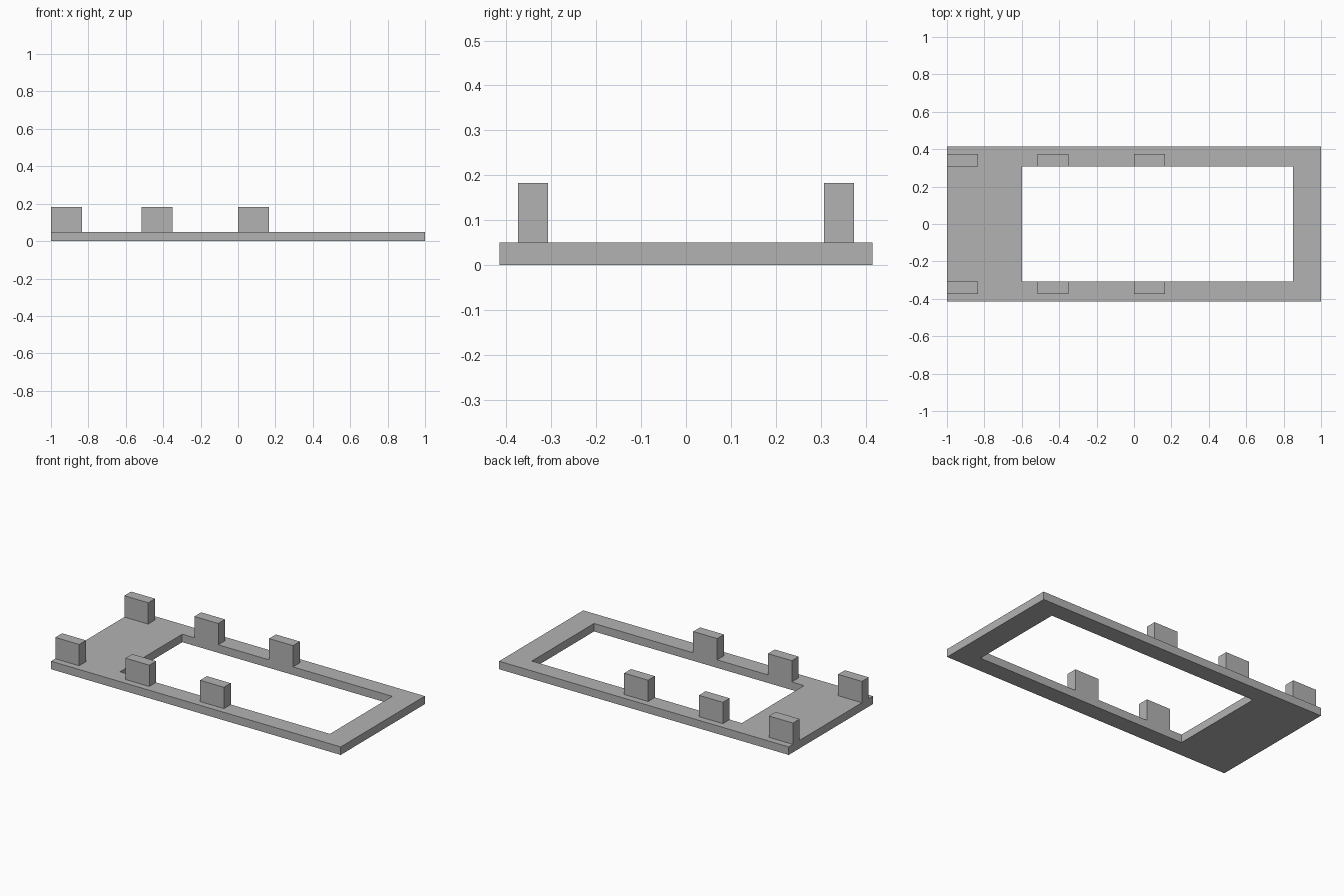
import bpy, bmesh

cube = bpy.data.objects.get("Cube")
if cube:
    bpy.data.objects.remove(cube, do_unlink=True)

# Single plain grey material
GREY = (0.45, 0.45, 0.45, 1)
grey = bpy.data.materials.new("plain_grey")
grey.use_nodes = True
grey.diffuse_color = GREY
grey.node_tree.nodes["Principled BSDF"].inputs["Base Color"].default_value = GREY

THICK, TOP = 0.05, 0.183
HALF_Y, INNER_Y, BLOCK_Y = 0.415, 0.307, 0.374
BLOCK_LEN = 0.165


def finish(name, bm):
    bmesh.ops.recalc_face_normals(bm, faces=bm.faces)
    mesh = bpy.data.meshes.new(name)
    bm.to_mesh(mesh)
    bm.free()
    mesh.materials.append(grey)
    obj = bpy.data.objects.new(name, mesh)
    bpy.context.collection.objects.link(obj)


def rectangle(bm, x0, x1, y0, y1, z):
    return [bm.verts.new((x, y, z)) for x, y in
            ((x0, y0), (x1, y0), (x1, y1), (x0, y1))]


def extrude_up(bm, height):
    result = bmesh.ops.extrude_face_region(bm, geom=bm.faces[:], use_keep_orig=True)
    moved = [g for g in result["geom"] if isinstance(g, bmesh.types.BMVert)]
    bmesh.ops.translate(bm, verts=moved, vec=(0, 0, height))


# Flat base plate with an off-centre rectangular opening
bm = bmesh.new()
outer = rectangle(bm, -1, 1, -HALF_Y, HALF_Y, 0)
inner = rectangle(bm, -0.60, 0.85, -INNER_Y, INNER_Y, 0)
for i in range(4):
    j = (i + 1) % 4
    bm.faces.new((outer[i], outer[j], inner[j], inner[i]))
extrude_up(bm, THICK)
finish("base_frame", bm)

# Three pairs of upright blocks along the long rails
for place, x in (("end", -1), ("middle", -0.516), ("inner", 0)):
    for side, s in (("front", -1), ("back", 1)):
        bm = bmesh.new()
        y0, y1 = sorted((s * INNER_Y, s * BLOCK_Y))
        bm.faces.new(rectangle(bm, x, x + BLOCK_LEN, y0, y1, THICK))
        extrude_up(bm, TOP - THICK)
        finish(f"{side}_{place}_block", bm)
